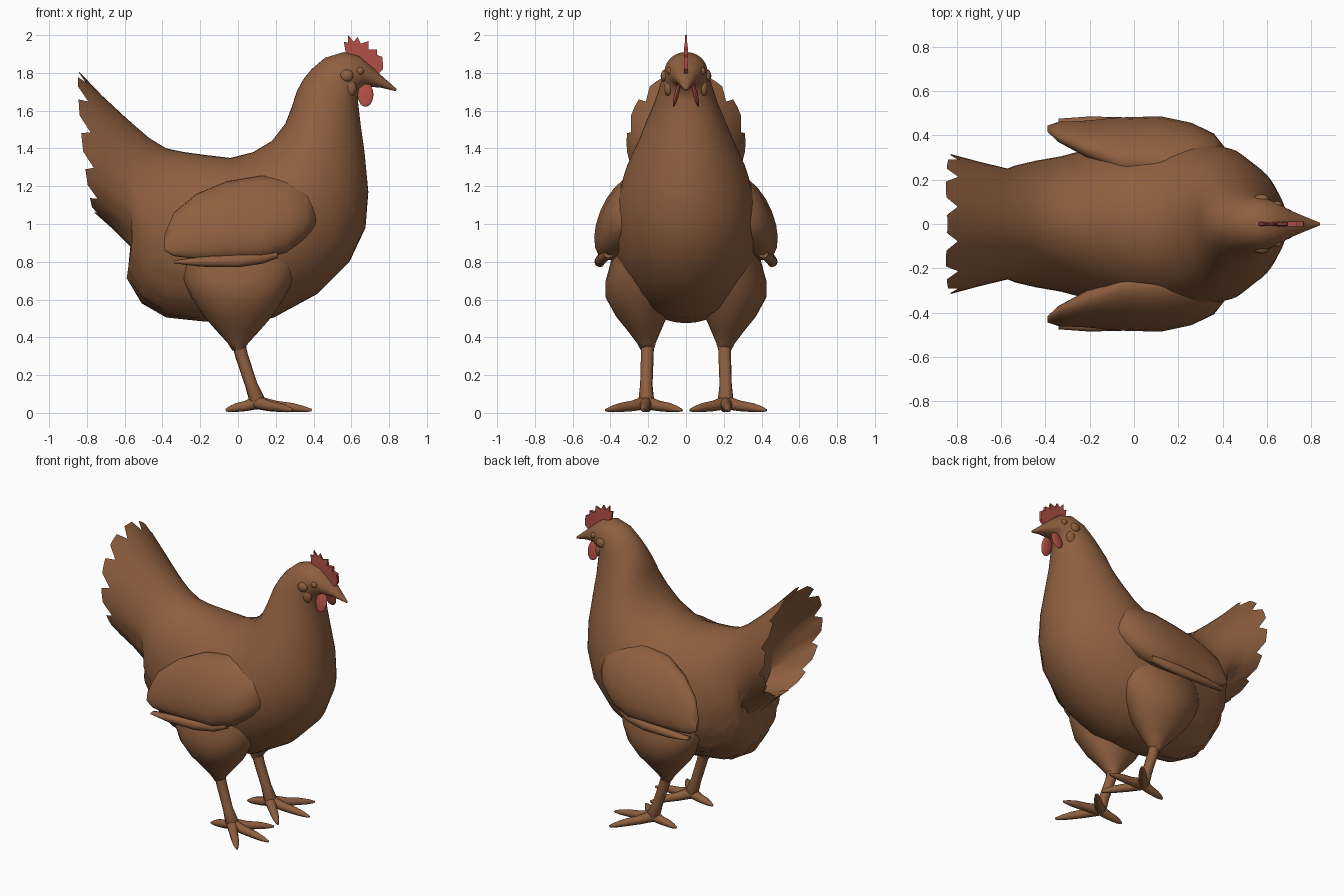
import bpy, bmesh, math
from mathutils import Vector

if "Cube" in bpy.data.objects:
    bpy.data.objects.remove(bpy.data.objects["Cube"])


def material(name, rgb):
    m = bpy.data.materials.new(name)
    m.diffuse_color = (*rgb, 1)
    m.use_nodes = True
    m.node_tree.nodes["Principled BSDF"].inputs["Base Color"].default_value = m.diffuse_color
    return m


BROWN = material("feather_brown", (0.275, 0.115, 0.05))
RED = material("comb_red", (0.43, 0.075, 0.058))


def finish(name, bm, mat, angle=60):
    bmesh.ops.recalc_face_normals(bm, faces=bm.faces)
    me = bpy.data.meshes.new(name)
    bm.to_mesh(me)
    bm.free()
    me.materials.append(mat)
    me.shade_smooth()
    me.set_sharp_from_angle(angle=math.radians(angle))
    ob = bpy.data.objects.new(name, me)
    bpy.context.collection.objects.link(ob)
    return ob


def ellipse(c, a, b, n):
    c, a, b = Vector(c), Vector(a), Vector(b)
    return [c + a * math.cos(2 * math.pi * k / n) + b * math.sin(2 * math.pi * k / n)
            for k in range(n)]


def loft(name, rings, mat=BROWN):
    bm = bmesh.new()
    rows = [[bm.verts.new(p) for p in r] for r in rings]
    n = len(rows[0])
    for r, s in zip(rows, rows[1:]):
        for k in range(n):
            bm.faces.new((r[k], r[(k + 1) % n], s[(k + 1) % n], s[k]))
    bm.faces.new(rows[0])
    bm.faces.new(rows[-1][::-1])
    return finish(name, bm, mat)


def tube(name, points, n=10):
    # points: (x, y, z, radius); rings face along the path
    rings = []
    for i, p in enumerate(points):
        d = Vector(points[min(i + 1, len(points) - 1)][:3]) - Vector(points[max(i - 1, 0)][:3])
        side = d.cross(Vector((0.3, 0.1, 1))).normalized()
        up = side.cross(d).normalized()
        rings.append(ellipse(p[:3], side * p[3], up * p[3], n))
    return loft(name, rings)


def blob(name, c, r, mat=BROWN, rot=(0, 0, 0)):
    bm = bmesh.new()
    bmesh.ops.create_uvsphere(bm, u_segments=16, v_segments=10, radius=1)
    bmesh.ops.scale(bm, vec=r, verts=bm.verts)
    ob = finish(name, bm, mat)
    ob.location, ob.rotation_euler = c, rot
    return ob


# body from tail rim to beak tip: top x, top z, bottom x, bottom z, half width
N = 48
sections = [
    (-0.84, 1.805, -0.76, 1.06, 0.315), (-0.72, 1.68, -0.67, 0.98, 0.28),
    (-0.58, 1.55, -0.56, 0.87, 0.25), (-0.47, 1.455, -0.59, 0.71, 0.265),
    (-0.38, 1.40, -0.51, 0.58, 0.285), (-0.28, 1.38, -0.38, 0.505, 0.305),
    (-0.17, 1.365, -0.19, 0.485, 0.345), (-0.04, 1.35, 0, 0.475, 0.375),
    (0.08, 1.38, 0.19, 0.505, 0.385), (0.18, 1.44, 0.42, 0.63, 0.375),
    (0.25, 1.53, 0.59, 0.80, 0.34), (0.285, 1.62, 0.675, 0.98, 0.28),
    (0.31, 1.70, 0.69, 1.17, 0.23), (0.345, 1.765, 0.67, 1.38, 0.18),
    (0.39, 1.82, 0.65, 1.52, 0.15), (0.46, 1.88, 0.635, 1.65, 0.125),
    (0.56, 1.91, 0.645, 1.71, 0.112), (0.64, 1.89, 0.675, 1.73, 0.088),
    (0.70, 1.84, 0.715, 1.725, 0.06), (0.755, 1.79, 0.755, 1.722, 0.04),
    (0.84, 1.715, 0.835, 1.703, 0.006)]
rings = []
for tx, tz, bx, bz, w in sections:
    t, b = Vector((tx, 0, tz)), Vector((bx, 0, bz))
    rings.append(ellipse((t + b) / 2, (t - b) / 2, (0, w, 0), N))


def shrunk(ring, s):
    c = sum(ring, Vector()) / N
    return [c + (p - c) * s for p in ring]


# hollow behind the tail fan follows the outside
pit = [shrunk(rings[2], 0.55), shrunk(rings[1], 0.85)]
# ragged feather tips on the rim, ruffled fluff on the rump
for k in range(N):
    ang = 2 * math.pi * k / N
    rings[0][k].x -= 0.025 * abs(math.sin(ang))
    if k % 4 == 2:
        rings[0][k] = rings[0][k].lerp(rings[1][k], 0.4)
    for j in (2, 3, 4, 5):
        if math.cos(ang) < -0.2 and (k + j) % 3 == 0:
            c = sum(rings[j], Vector()) / N
            rings[j][k] = c + (rings[j][k] - c) * 0.95
pit.append([p + (c - p) * 0.03 for p, c in zip(rings[0], pit[1])])
loft("body", pit + rings)

# wing stations: x, top y, top z, bottom y, bottom z, half thickness
wing = [(-0.39, .42, .94, .44, .86, .01), (-0.34, .385, 1.06, .445, .83, .035),
        (-0.22, .33, 1.16, .44, .815, .06), (-0.06, .265, 1.225, .435, .81, .10),
        (0.12, .25, 1.255, .43, .81, .115), (0.26, .24, 1.25, .40, .85, .11),
        (0.36, .24, 1.21, .36, .93, .09), (0.42, .26, 1.14, .32, 1.0, .03)]
# long lower wing feather: x, y, z, half height
quill = [(-0.34, .45, .80, .008), (-0.2, .46, .80, .026), (0, .455, .805, .034),
         (0.13, .44, .82, .03), (0.21, .41, .84, .02)]
# thigh flowing up into the flank: x, y, z, x radius, y radius
thigh = [(0.0, .205, .33, .03, .033), (0, .21, .37, .055, .05), (0, .22, .43, .11, .085),
         (0, .235, .51, .18, .135), (0, .25, .61, .245, .175), (0, .24, .70, .29, .185),
         (0.01, .205, .83, .33, .185), (0.02, .14, .98, .32, .20), (0.02, .08, 1.1, .26, .18)]

for s, tag in ((-1, "right"), (1, "left")):
    loft("wing_" + tag, [ellipse((x, s * (yt + yb) / 2, (zt + zb) / 2),
                                 (0, s * (yt - yb) / 2, (zt - zb) / 2),
                                 (0, s * th, th * 0.3), 20)
                         for x, yt, zt, yb, zb, th in wing])
    loft("wing_feather_" + tag, [ellipse((x, s * y, z), (0, 0, h), (0, s * 0.025, 0), 12)
                                 for x, y, z, h in quill])
    loft("thigh_" + tag, [ellipse((x, s * y, z), (rx, 0, 0), (0, ry, 0), 24)
                          for x, y, z, rx, ry in thigh])
    # shank and toes
    tube("shank_" + tag, [(0, s * .205, .38, .036), (0.02, s * .205, .30, .034),
                          (0.07, s * .21, .15, .033), (0.10, s * .21, .07, .042),
                          (0.105, s * .21, .035, .03)])
    for toe, ex, ey in (("middle", .39, .225), ("inner", .29, .022), ("outer", .29, .425),
                        ("back", -.065, .20)):
        a, e = Vector((0.10, .21, .055)), Vector((ex, ey, .014))
        pts = []
        for f, r, dz in ((0, .036, 0), (.35, .028, -.004), (.65, .024, 0),
                         (.85, .017, 0), (1, .007, 0)):
            p = a.lerp(e, f)
            pts.append((p.x, s * p.y, max(p.z + dz, r + .002), r))
        tube("toe_" + toe + "_" + tag, pts)
    # face details
    blob("eye_" + tag, (0.645, s * .088, 1.81), (.022, .015, .02))
    blob("ear_upper_" + tag, (0.575, s * .112, 1.785), (.036, .022, .032))
    blob("ear_lower_" + tag, (0.592, s * .092, 1.72), (.036, .024, .045))
    blob("wattle_" + tag, (0.675, s * .05, 1.685), (.042, .012, .066), RED, (s * .25, 0, 0))

# serrated comb, thinner towards the tips
comb = [(.575, 1.88), (.56, 1.965), (.583, 1.96), (.583, 2.0), (.613, 1.965), (.632, 1.99),
        (.65, 1.955), (.69, 1.968), (.692, 1.925), (.735, 1.925), (.735, 1.895), (.765, 1.885),
        (.768, 1.82), (.74, 1.79), (.70, 1.82), (.64, 1.86)]
bm = bmesh.new()
f = bm.faces.new([bm.verts.new((x, -0.011, z)) for x, z in comb])
ext = bmesh.ops.extrude_face_region(bm, geom=[f])
bmesh.ops.translate(bm, vec=(0, 0.022, 0),
                    verts=[v for v in ext["geom"] if isinstance(v, bmesh.types.BMVert)])
bmesh.ops.triangulate(bm, faces=[f for f in bm.faces if len(f.verts) > 4])
for v in bm.verts:
    if v.co.z > 1.94:
        v.co.y *= 0.5
finish("comb", bm, RED, 30)
